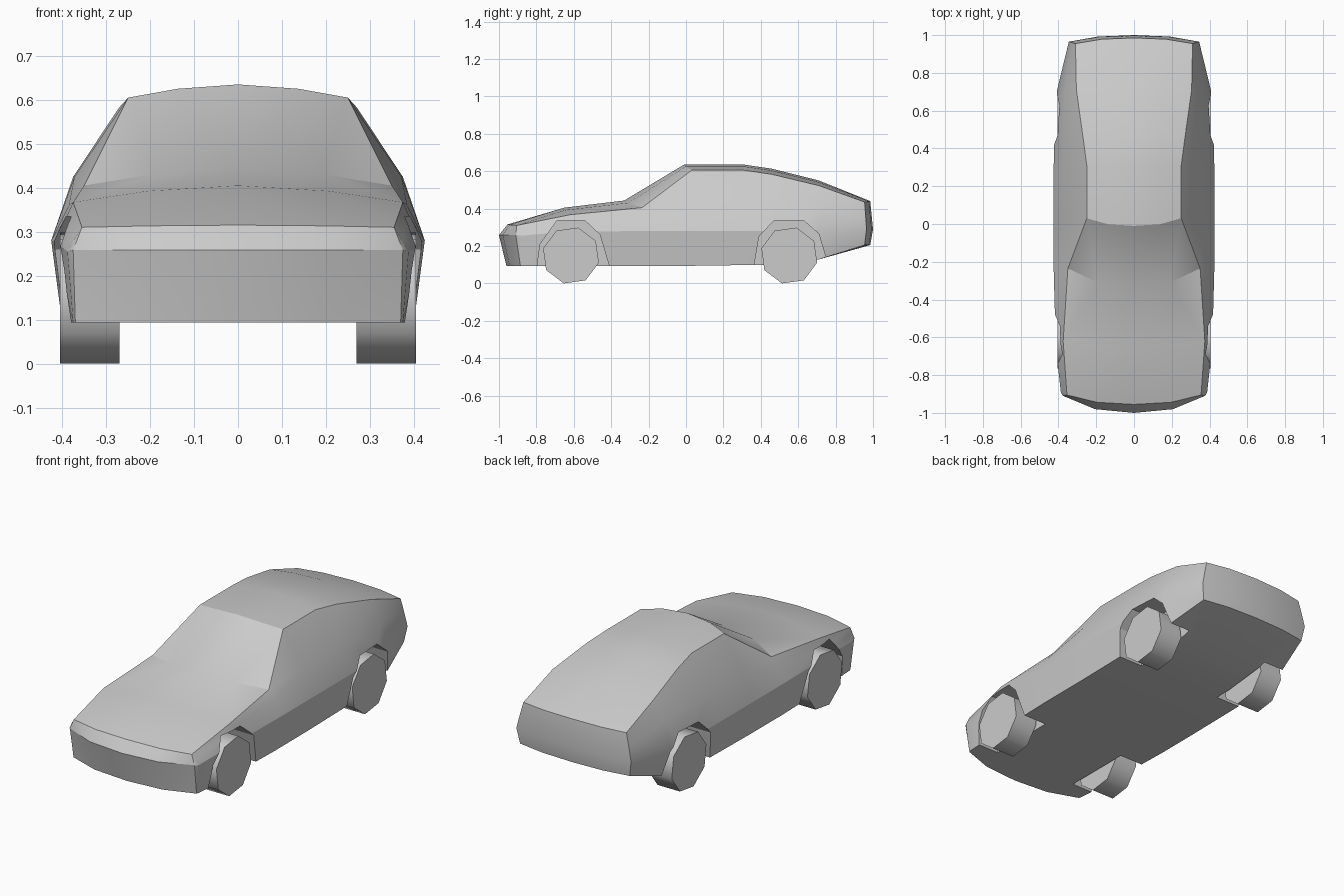
import bpy, bmesh, math

if "Cube" in bpy.data.objects:
    bpy.data.objects.remove(bpy.data.objects["Cube"])


def new_object(name, bm):
    bmesh.ops.recalc_face_normals(bm, faces=bm.faces)
    mesh = bpy.data.meshes.new(name)
    bm.to_mesh(mesh)
    bm.free()
    ob = bpy.data.objects.new(name, mesh)
    bpy.context.collection.objects.link(ob)
    return ob


def smooth(ob, angle):
    bpy.ops.object.select_all(action='DESELECT')
    ob.select_set(True)
    bpy.context.view_layer.objects.active = ob
    bpy.ops.object.shade_smooth_by_angle(angle=math.radians(angle))


def prism(name, outline, x0, x1):
    """Extrude a side-view (y, z) outline between two x planes."""
    bm = bmesh.new()
    a = [bm.verts.new((x0, y, z)) for y, z in outline]
    b = [bm.verts.new((x1, y, z)) for y, z in outline]
    n = len(a)
    bm.faces.new(a)
    bm.faces.new(b[::-1])
    for i in range(n):
        bm.faces.new((a[i], b[i], b[(i + 1) % n], a[(i + 1) % n]))
    return new_object(name, bm)


def ring(top, edge, shoulder, waist, sill, under):
    """Full cross-section loop from the right half of one body section."""
    def between(centre, side):
        (yc, zc), (x, y, z) = centre, side
        return (0.55 * x, yc + 0.22 * (y - yc), zc + 0.33 * (z - zc))
    right = [between(top, edge), edge, shoulder, waist, sill, between(under, sill)]
    left = [(-x, y, z) for x, y, z in reversed(right)]
    return [(0, *top)] + right + [(0, *under)] + left


# Body sections, nose to tail: roof centre, top edge, shoulder, waist, sill, floor centre
sections = [
    ((-1.0, .258), (.375, -.91, .258), (.38, -.905, .257), (.385, -.895, .255), (.37, -.885, .093), (-.96, .093)),
    ((-.955, .315), (.355, -.905, .31), (.372, -.895, .285), (.388, -.885, .255), (.375, -.87, .093), (-.94, .093)),
    ((-.65, .405), (.375, -.62, .367), (.392, -.63, .33), (.414, -.65, .275), (.39, -.62, .093), (-.62, .093)),
    ((-.33, .443), (.35, -.235, .405), (.385, -.24, .36), (.425, -.25, .28), (.40, -.25, .093), (-.25, .093)),
    ((-.01, .635), (.25, .03, .605), (.372, .03, .425), (.425, .03, .28), (.40, .03, .094), (.03, .094)),
    ((.31, .635), (.25, .31, .605), (.375, .31, .425), (.425, .31, .28), (.40, .31, .098), (.31, .098)),
    ((.46, .613), (.27, .46, .583), (.375, .46, .425), (.423, .46, .28), (.40, .46, .10), (.46, .10)),
    ((.71, .55), (.305, .71, .523), (.365, .71, .415), (.407, .71, .285), (.385, .71, .128), (.71, .128)),
    ((.985, .44), (.31, .955, .435), (.328, .96, .365), (.345, .965, .29), (.33, .955, .205), (.985, .205)),
]
tail = (.345, .965, .29)
sections.append(((1.0, .29), tail, tail, tail, tail, (1.0, .29)))  # closes the tail

bm = bmesh.new()
rings = [[bm.verts.new(p) for p in ring(*s)] for s in sections]
count = len(rings[0])
for a, b in zip(rings, rings[1:]):
    for i in range(count):
        j = (i + 1) % count
        bm.faces.new((a[i], a[j], b[j], b[i]))
# Front face in vertical strips
r = rings[0]
for ids in ((0, 1, 6, 7), (1, 2, 3, 4, 5, 6), (13, 0, 7, 8), (12, 13, 8, 9, 10, 11)):
    bm.faces.new([r[i] for i in ids])
bmesh.ops.remove_doubles(bm, verts=bm.verts, dist=0.0005)
bmesh.ops.triangulate(bm, faces=bm.faces)
body = new_object("car_body", bm)

# Wheel arches cut from the body
arches = {
    "front": [(-.80, .03), (-.795, .10), (-.78, .21), (-.69, .335), (-.54, .335), (-.46, .26), (-.41, .09), (-.40, .03)],
    "rear": [(.345, .03), (.365, .10), (.39, .25), (.47, .335), (.63, .335), (.71, .265), (.75, .13), (.765, .03)],
}
for name, outline in arches.items():
    for side in (-1, 1):
        cutter = prism(name + "_arch_cutter", outline, side * .255, side * .6)
        cutter.hide_render = True
        mod = body.modifiers.new("arch", 'BOOLEAN')
        mod.operation = 'DIFFERENCE'
        mod.solver = 'EXACT'
        mod.object = cutter
        bpy.context.view_layer.objects.active = body
        bpy.ops.object.modifier_apply(modifier=mod.name)
        bpy.data.objects.remove(cutter)
smooth(body, 25)

# Eight-sided wheels
for name, y in (("front", -.615), ("rear", .552)):
    angles = [math.radians(-14.5 + 45 * k) for k in range(8)]
    outline = [(y + .154 * math.cos(t), .149 + .154 * math.sin(t)) for t in angles]
    for label, side in (("left", -1), ("right", 1)):
        wheel = prism(f"{name}_{label}_wheel", outline, side * .27, side * .405)
        smooth(wheel, 50)
